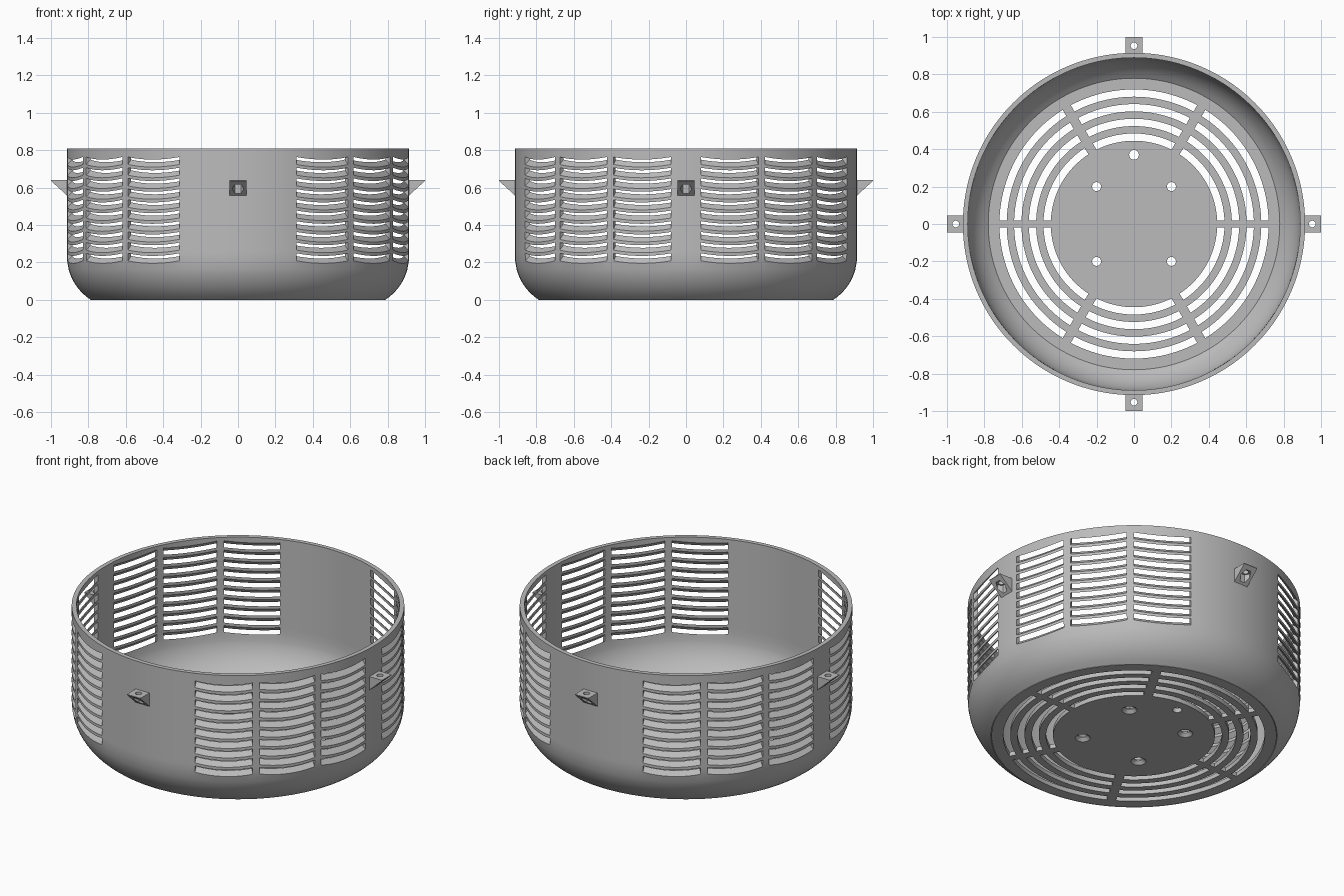
import bpy, bmesh
from math import sin, cos, asin, pi, radians, sqrt

if "Cube" in bpy.data.objects:
    bpy.data.objects.remove(bpy.data.objects["Cube"])

grey = bpy.data.materials.new("light grey plastic")
grey.use_nodes = True
grey.diffuse_color = (0.5, 0.5, 0.5, 1)
grey.node_tree.nodes["Principled BSDF"].inputs["Base Color"].default_value = (0.5, 0.5, 0.5, 1)

R, T = 0.915, 0.026            # outer radius, wall thickness
HEIGHT, ARC_Z, ARC_R = 0.81, 0.235, 0.28


def finish(bm, name):
    bmesh.ops.remove_doubles(bm, verts=bm.verts, dist=1e-5)
    bmesh.ops.recalc_face_normals(bm, faces=bm.faces)
    me = bpy.data.meshes.new(name)
    bm.to_mesh(me)
    bm.free()
    me.materials.append(grey)
    ob = bpy.data.objects.new(name, me)
    bpy.context.collection.objects.link(ob)
    return ob


def activate(ob):
    bpy.ops.object.select_all(action='DESELECT')
    ob.select_set(True)
    bpy.context.view_layer.objects.active = ob


def smooth(ob):
    activate(ob)
    bpy.ops.object.shade_smooth_by_angle(angle=radians(30))


# Louvred wall: a grid of angle steps and levels, slots sloping down outward
STEPS, ROWS, PITCH, SLOT = 144, 10, 0.0572, 0.04
CENTRES = (30, 52.5, 75)       # slot groups, degrees from the front-back axis
low = [0.02 * k for k in range(9)]
levels = [(z, False) for z in low]
for j in range(ROWS):
    levels += [(0.195 + j * PITCH, True), (0.195 + j * PITCH + SLOT, True)]
levels.append((HEIGHT, False))


def group_offset(step):
    e = abs((step * 360 / STEPS) % 180 - 90)
    return min(abs(e - c) for c in CENTRES)


def solid(i, k):
    if k < 0 or k >= len(levels) - 1:
        return False
    in_row = k >= len(low) and (k - len(low)) % 2 == 0
    return not (in_row and group_offset(i + 0.5) < 10)


def wall_point(i, k, inner):
    z, bent = levels[k]
    a = 2 * pi * i / STEPS
    if bent:
        z += R * (1 - cos(radians(min(group_offset(i), 10))))
    if inner:
        z = min(z + T, HEIGHT)
    rho = ARC_R - T * inner
    r = R - ARC_R + sqrt(rho ** 2 - max(ARC_Z - z, 0) ** 2)
    return r * cos(a), r * sin(a), z


bm = bmesh.new()
grid = {(i, k, s): bm.verts.new(wall_point(i, k, s))
        for i in range(STEPS) for k in range(len(levels)) for s in (0, 1)}
for i in range(STEPS):
    n = (i + 1) % STEPS
    for k in range(len(levels) - 1):
        if not solid(i, k):
            continue
        ring = [(i, k), (n, k), (n, k + 1), (i, k + 1)]
        for s in (0, 1):
            bm.faces.new([grid[(*c, s)] for c in ring])
        # close the edges that border a slot or a rim
        around = [(i, k - 1), (n, k), (i, k + 1), ((i - 1) % STEPS, k)]
        for e, cell in enumerate(around):
            if not solid(*cell):
                p, q = ring[e], ring[(e + 1) % 4]
                bm.faces.new([grid[(*p, 0)], grid[(*q, 0)], grid[(*q, 1)], grid[(*p, 1)]])
loose = [v for v in bm.verts if not v.link_faces]
bmesh.ops.delete(bm, geom=loose, context='VERTS')
smooth(finish(bm, "louvred_wall"))

# Floor: a filled flat outline with arc slots and screw holes
curve = bpy.data.curves.new("vented_floor", 'CURVE')
curve.dimensions = '2D'
curve.fill_mode = 'BOTH'
curve.extrude = T / 2


def outline(points):
    sp = curve.splines.new('POLY')
    sp.points.add(len(points) - 1)
    for p, (x, y) in zip(sp.points, points):
        p.co = (x, y, 0, 1)
    sp.use_cyclic_u = True


def circle(r, n, x=0, y=0):
    return [(x + r * cos(2 * pi * i / n), y + r * sin(2 * pi * i / n)) for i in range(n)]


def arc(r, a, b, half_a, half_b, n=24):
    a, b = a + asin(half_a / r), b - asin(half_b / r)
    return [(r * cos(a + (b - a) * i / n), r * sin(a + (b - a) * i / n)) for i in range(n + 1)]


SCREWS = [(x, y) for x in (-0.2, 0.2) for y in (-0.2, 0.2)]
SINK, HOLE = 0.042, 0.024
outline(circle(0.784, STEPS))
for ring_no in range(4):
    r = 0.445 + 0.0785 * ring_no
    for s in range(6):
        half = [0.02 if t % 3 == 0 else 0.025 for t in (s, s + 1)]
        a, b = s * pi / 3, (s + 1) * pi / 3
        outline(arc(r, a, b, *half) + arc(r + 0.039, a, b, *half)[::-1])
for x, y in SCREWS:
    outline(circle(SINK, 24, x, y))
outline(circle(0.026, 24, 0, 0.37))
shape = bpy.data.objects.new("floor_outline", curve)
bpy.context.collection.objects.link(shape)
bpy.context.view_layer.update()
filled = shape.evaluated_get(bpy.context.evaluated_depsgraph_get()).to_mesh()
bm = bmesh.new()
bm.from_mesh(filled)
bmesh.ops.translate(bm, verts=bm.verts, vec=(0, 0, T / 2))
bpy.data.objects.remove(shape)
smooth(finish(bm, "vented_floor"))

# Countersunk screw seats that line the floor holes
bm = bmesh.new()
seat = [(SINK, 0), (HOLE, 0.018), (HOLE, T), (SINK, T)]
for x, y in SCREWS:
    loops = [[bm.verts.new((px, py, z)) for px, py in circle(r, 24, x, y)] for r, z in seat]
    for lo, hi in zip(loops, loops[1:] + loops[:1]):
        for i in range(24):
            m = (i + 1) % 24
            bm.faces.new([lo[i], lo[m], hi[m], hi[i]])
smooth(finish(bm, "screw_seats"))

# Mounting tabs: wedges with a screw hole and a hexagonal nut pocket
bm = bmesh.new()
wedge = [(0.9, 0.545), (1, 0.636), (1, 0.64), (0.9, 0.64)]
sides = [[bm.verts.new((x, y, z)) for x, z in wedge] for y in (-0.046, 0.046)]
for side in sides:
    bm.faces.new(side)
for i in range(4):
    j = (i + 1) % 4
    bm.faces.new([sides[0][i], sides[0][j], sides[1][j], sides[1][i]])
tab = finish(bm, "mounting_tab_1")
for count, radius, bottom, top in ((24, 0.018, 0.5, 0.7), (6, 0.031, 0.5, 0.618)):
    bm = bmesh.new()
    bmesh.ops.create_cone(bm, cap_ends=True, segments=count, radius1=radius,
                          radius2=radius, depth=top - bottom)
    bmesh.ops.translate(bm, verts=bm.verts, vec=(0.953, 0, (top + bottom) / 2))
    cutter = finish(bm, "tab_cutter")
    cutter.hide_render = True
    mod = tab.modifiers.new("cut", 'BOOLEAN')
    mod.operation, mod.solver, mod.object = 'DIFFERENCE', 'EXACT', cutter
    activate(tab)
    bpy.ops.object.modifier_apply(modifier=mod.name)
    bpy.data.objects.remove(cutter)
smooth(tab)
for q in range(1, 4):
    copy = tab.copy()
    copy.name = f"mounting_tab_{q + 1}"
    copy.rotation_euler.z = q * pi / 2
    bpy.context.collection.objects.link(copy)
